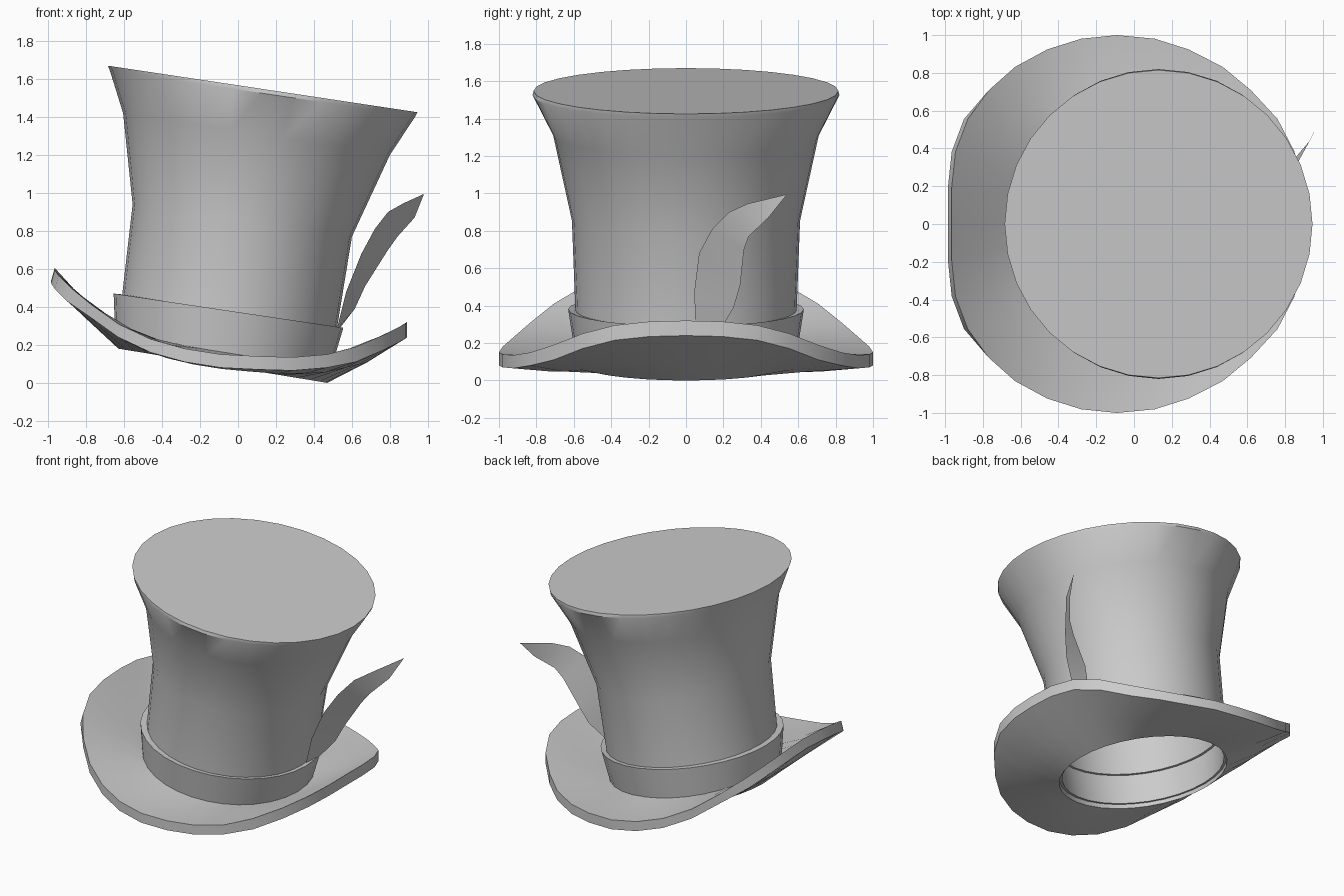
import bpy, bmesh, math

if "Cube" in bpy.data.objects:
    bpy.data.objects.remove(bpy.data.objects["Cube"])

N = 32


def ring(xl, zl, xr, zr, ry):
    """Tilted ellipse through a left point and a right point."""
    cx, cz, rx, dz = (xl + xr) / 2, (zl + zr) / 2, (xr - xl) / 2, (zr - zl) / 2
    pts = []
    for i in range(N):
        a = 2 * math.pi * i / N
        pts.append((cx + rx * math.cos(a), ry * math.sin(a), cz + dz * math.cos(a)))
    return pts


def finish(bm, name, angle=35):
    bmesh.ops.recalc_face_normals(bm, faces=bm.faces)
    me = bpy.data.meshes.new(name)
    bm.to_mesh(me)
    bm.free()
    ob = bpy.data.objects.new(name, me)
    bpy.context.collection.objects.link(ob)
    bpy.ops.object.select_all(action='DESELECT')
    bpy.context.view_layer.objects.active = ob
    ob.select_set(True)
    bpy.ops.object.shade_smooth_by_angle(angle=math.radians(angle))
    return ob


def loft(name, rings, closed):
    """Skin rings; either wrap last to first or cap both ends."""
    bm = bmesh.new()
    vs = [[bm.verts.new(p) for p in r] for r in rings]
    pairs = list(zip(vs, vs[1:]))
    if closed:
        pairs.append((vs[-1], vs[0]))
    else:
        bm.faces.new(vs[0])
        bm.faces.new(vs[-1])
    for a, b in pairs:
        for i in range(N):
            j = (i + 1) % N
            bm.faces.new((a[i], a[j], b[j], b[i]))
    return finish(bm, name)


# Crown: flared hollow shell with a slanted top
outer = [(-0.615, 0.42, 0.515, 0.25, 0.59),
         (-0.555, 0.94, 0.60, 0.77, 0.61),
         (-0.605, 1.42, 0.80, 1.20, 0.71),
         (-0.675, 1.645, 0.935, 1.405, 0.82),
         (-0.685, 1.67, 0.945, 1.425, 0.815)]
T = 0.03
inner = [(l + T, zl, r - T, zr, y - T) for l, zl, r, zr, y in outer[:3]]
inner.append((-0.635, 1.635, 0.895, 1.395, 0.78))
loft("crown", [ring(*p) for p in inner[::-1] + outer], False)

# Hat band: slightly flared hoop with a ledge on top
loft("band", [ring(*p) for p in [
    (-0.645, 0.21, 0.48, 0.04, 0.59),
    (-0.655, 0.47, 0.555, 0.29, 0.63),
    (-0.60, 0.465, 0.505, 0.285, 0.58),
    (-0.61, 0.205, 0.45, 0.035, 0.56)]], True)

# Brim: upper rim outline for one half (x, z), curled at both ends
half = [(0.89, .32), (0.885, .315), (0.85, .295), (0.76, .25), (0.62, .19),
        (0.47, .15), (0.29, .135), (0.11, .14), (-0.09, .15), (-0.28, .18),
        (-0.46, .23), (-0.63, .31), (-0.77, .41), (-0.88, .50),
        (-0.945, .565), (-0.965, .595), (-0.965, .605)]
upper, lower = [], []
for i in range(N):
    x, z = half[min(i, N - i)]
    y = math.sin(2 * math.pi * i / N)
    upper.append((x, y, z))
    lower.append((x - (0.02 if x < -0.8 else 0), y, z - 0.07 - (0.01 if x > 0.5 else 0)))


def middle(a, b, sag):
    return [((p[0] + q[0]) / 2, (p[1] + q[1]) / 2, (p[2] + q[2]) / 2 - sag)
            for p, q in zip(a, b)]


hole_low = ring(-0.63, 0.18, 0.47, 0.0, 0.58)
hole_top = ring(-0.62, 0.25, 0.47, 0.075, 0.58)
loft("brim", [hole_low, middle(hole_low, lower, 0.012), lower, upper,
              middle(hole_top, upper, 0.012), hole_top], True)

# Feather: thin curved blade tucked into the band
edge_a = [(.52, .05, .28), (.57, .045, .48), (.65, .07, .68), (.72, .14, .81),
          (.79, .23, .90), (.87, .33, .945)]
edge_b = [(.53, .19, .28), (.615, .255, .39), (.67, .29, .51), (.79, .31, .70),
          (.84, .335, .77), (.93, .44, .87)]
bm = bmesh.new()
va = [bm.verts.new(p) for p in edge_a]
vb = [bm.verts.new(p) for p in edge_b]
tip = bm.verts.new((.98, .54, .995))
for k in range(len(va) - 1):
    bm.faces.new((va[k], vb[k], vb[k + 1], va[k + 1]))
bm.faces.new((va[-1], vb[-1], tip))
finish(bm, "feather", 60)
